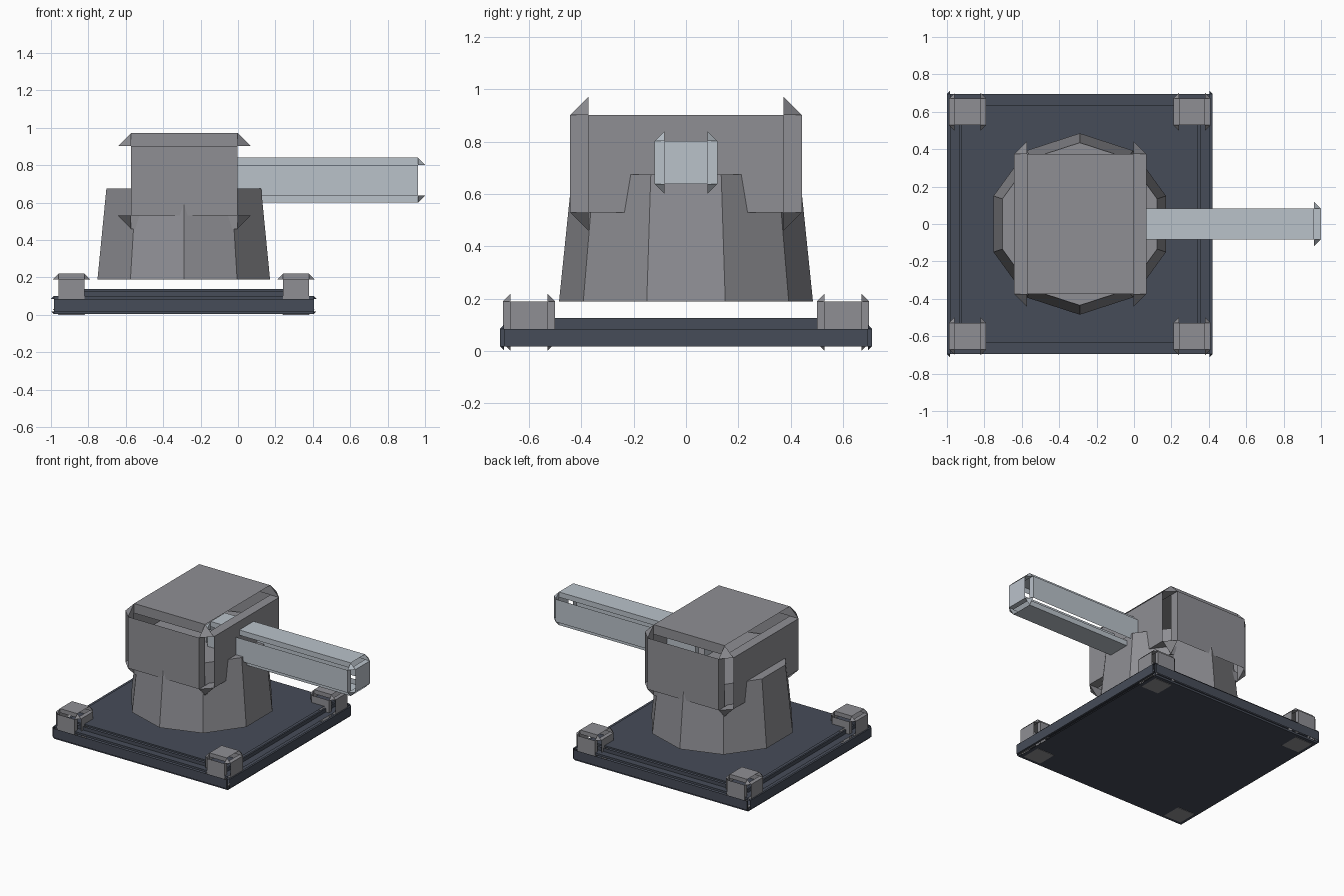
import bpy, bmesh, math
from itertools import product
from mathutils import Vector, Matrix

cube = bpy.data.objects.get("Cube")
if cube:
    bpy.data.objects.remove(cube, do_unlink=True)


def material(name, srgb):
    lin = [((c / 255 + 0.055) / 1.055) ** 2.4 for c in srgb] + [1]
    m = bpy.data.materials.new(name)
    m.use_nodes = True
    m.diffuse_color = lin
    m.node_tree.nodes["Principled BSDF"].inputs["Base Color"].default_value = lin
    return m


slate = material("dark slate", (70, 76, 88))
grey = material("mid grey", (143, 143, 148))
steel = material("light steel", (186, 194, 202))


def finish(name, bm, mat):
    mesh = bpy.data.meshes.new(name)
    bm.to_mesh(mesh)
    bm.free()
    mesh.materials.append(mat)
    ob = bpy.data.objects.new(name, mesh)
    bpy.context.collection.objects.link(ob)
    return ob


def panel_box(name, lo, hi, cut, mat):
    """Box with cut corners; its edge strips are recessed, leaving open slots."""
    lo, hi = Vector(lo), Vector(hi)
    mid, half = (lo + hi) / 2, (hi - lo) / 2
    bm = bmesh.new()
    verts = {}
    # Each corner has one vertex lying on each of its three panels
    for s in product((-1, 1), repeat=3):
        for k in range(3):
            p = [s[i] * (half[i] - (0 if i == k else cut)) for i in range(3)]
            verts[s, k] = bm.verts.new(mid + Vector(p))

    def face(*keys):
        f = bm.faces.new([verts[k] for k in keys])
        f.normal_update()
        if f.normal.dot(f.calc_center_median() - mid) < 0:
            f.normal_flip()

    def corner(a, sa, b, sb, c, sc):
        s = [0, 0, 0]
        s[a], s[b], s[c] = sa, sb, sc
        return tuple(s)

    # Corner triangles
    for s in product((-1, 1), repeat=3):
        face((s, 0), (s, 1), (s, 2))
    for a in range(3):
        b, c = (a + 1) % 3, (a + 2) % 3
        # Main panels
        for sa in (-1, 1):
            ring = [(-1, -1), (1, -1), (1, 1), (-1, 1)]
            face(*[(corner(a, sa, b, u, c, v), a) for u, v in ring])
        # Recessed strips along axis a
        for sb, sc in product((-1, 1), repeat=2):
            p = corner(a, -1, b, sb, c, sc)
            q = corner(a, 1, b, sb, c, sc)
            face((p, a), (p, c), (q, c), (q, a))
    return finish(name, bm, mat)


CX = -0.29  # turret axis

# Base plates
panel_box("base_plate", (CX - 0.71, -0.71, 0.003), (CX + 0.71, 0.71, 0.1), 0.015, slate)
panel_box("deck_plate", (CX - 0.645, -0.645, 0.07), (CX + 0.645, 0.645, 0.138), 0.012, slate)

# Corner feet
for sx, sy in product((-1, 1), repeat=2):
    x, y = CX + 0.6 * sx, 0.6 * sy
    name = ("front" if sy < 0 else "back") + ("_left" if sx > 0 else "_right") + "_foot"
    panel_box(name, (x - 0.1, y - 0.1, 0), (x + 0.1, y + 0.1, 0.22), 0.03, grey)

# Ten-sided tapered pedestal
bm = bmesh.new()
bmesh.ops.create_cone(bm, cap_ends=True, segments=10, radius1=0.485, radius2=0.435, depth=0.485,
                      matrix=Matrix.Translation((CX, 0, 0.4325)) @ Matrix.Rotation(math.pi / 2, 4, "Z"))
# Put a vertex on the front-back axis
top = max(bm.verts, key=lambda v: v.co.y)
turn = math.pi / 2 - math.atan2(top.co.y, top.co.x - CX)
bmesh.ops.rotate(bm, verts=bm.verts, cent=(CX, 0, 0), matrix=Matrix.Rotation(turn, 3, "Z"))
finish("pedestal", bm, grey)

# Turret head and barrel
panel_box("turret_head", (-0.642, -0.443, 0.46), (0.068, 0.443, 0.972), 0.07, grey)
panel_box("barrel", (-0.2, -0.12, 0.6), (1.0, 0.12, 0.84), 0.038, steel)
